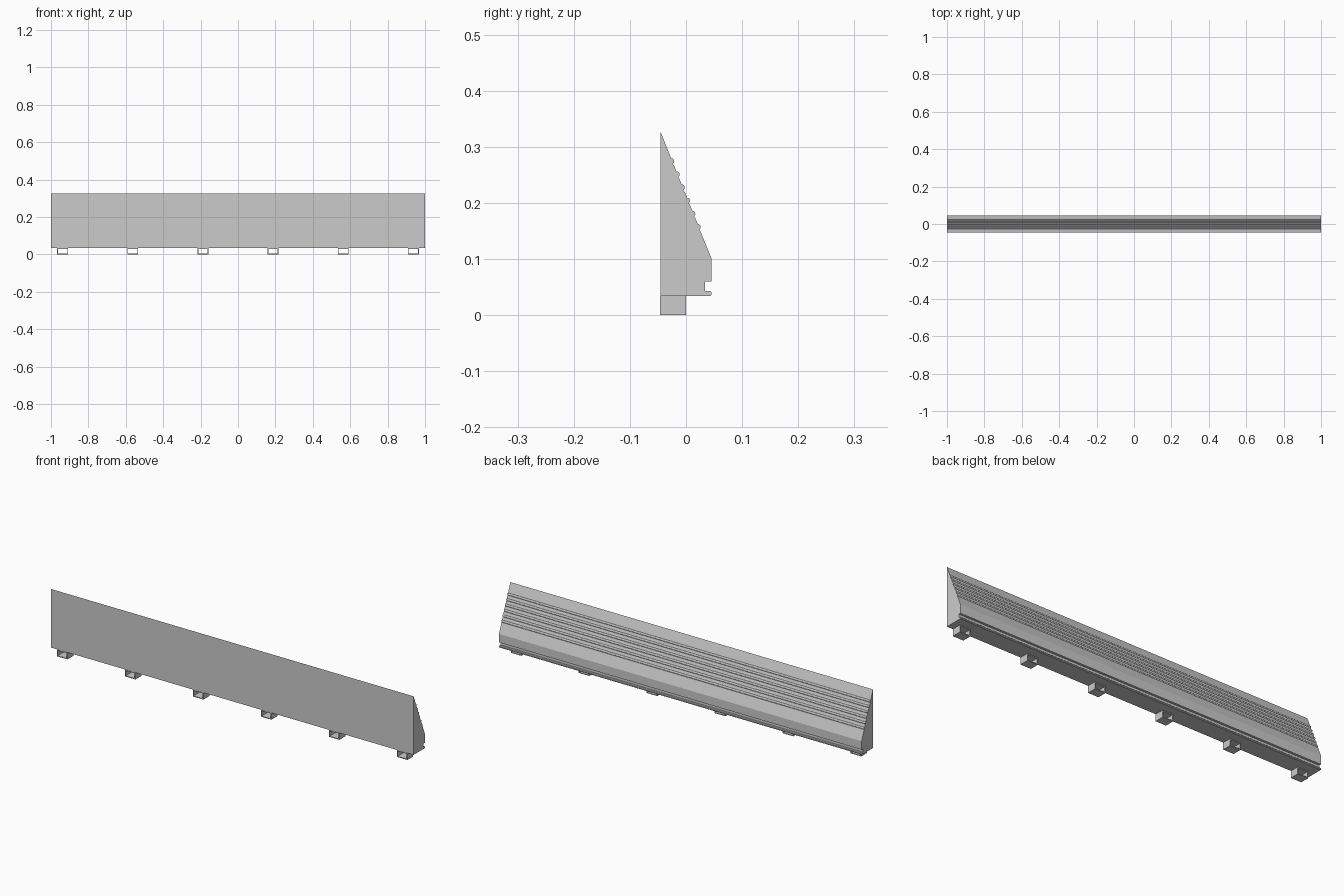
import bpy, bmesh, math
from mathutils import Vector

if "Cube" in bpy.data.objects:
    bpy.data.objects.remove(bpy.data.objects["Cube"])


def mesh_object(name, bm):
    bmesh.ops.recalc_face_normals(bm, faces=bm.faces)
    mesh = bpy.data.meshes.new(name)
    bm.to_mesh(mesh)
    bm.free()
    obj = bpy.data.objects.new(name, mesh)
    bpy.context.collection.objects.link(obj)
    return obj


def extrude_profile(name, points, vector):
    """Fill a closed 3D outline and extrude it along a vector."""
    bm = bmesh.new()
    face = bm.faces.new([bm.verts.new(p) for p in points])
    geo = bmesh.ops.extrude_face_region(bm, geom=[face], use_keep_orig=True)
    moved = [g for g in geo["geom"] if isinstance(g, bmesh.types.BMVert)]
    bmesh.ops.translate(bm, verts=moved, vec=vector)
    return mesh_object(name, bm)


# Panel cross-section in (y, z): flat back, grooved lower lip, ribbed slope
low, high = Vector((0.045, 0.102)), Vector((-0.045, 0.326))
along = (high - low).normalized()
outward = Vector((along.y, -along.x))
profile = [(-0.045, 0.034), (0.043, 0.034), (0.045, 0.036), (0.045, 0.041),
           (0.043, 0.043), (0.034, 0.043), (0.034, 0.060), (0.045, 0.060),
           tuple(low)]

# Six rounded ribs, each with a shallow undercut below it
for i in range(6):
    z = 0.158 + i * 0.0234
    centre = low + along * ((z - low.y) / along.y)
    profile.append(tuple(centre - along * 0.0085))
    profile.append(tuple(centre - along * 0.0065 - outward * 0.001))
    for k in range(7):
        a = math.pi * k / 6
        profile.append(tuple(centre - along * 0.0048 * math.cos(a)
                             + outward * 0.0034 * math.sin(a)))
profile.append(tuple(high))
extrude_profile("ribbed_panel", [(-1, y, z) for y, z in profile], (2, 0, 0))


# Feet: short rectangular tubes open at front and back
def tube_foot(name, x):
    w, y0, y1, top, t = 0.029, -0.046, 0.0, 0.034, 0.004
    outer = [(-w, 0), (w, 0), (w, top), (-w, top)]
    inner = [(-w + t, t), (w - t, t), (w - t, top - t), (-w + t, top - t)]
    bm = bmesh.new()
    rings = [[bm.verts.new((x + px, y, pz)) for px, pz in loop]
             for loop, y in ((outer, y0), (outer, y1), (inner, y1), (inner, y0))]
    for r in range(4):
        a, b = rings[r], rings[(r + 1) % 4]
        for k in range(4):
            n = (k + 1) % 4
            bm.faces.new((a[k], a[n], b[n], b[k]))
    return mesh_object(name, bm)


for i in range(6):
    tube_foot(f"tube_foot_{i + 1}", -0.9375 + 0.375 * i)
